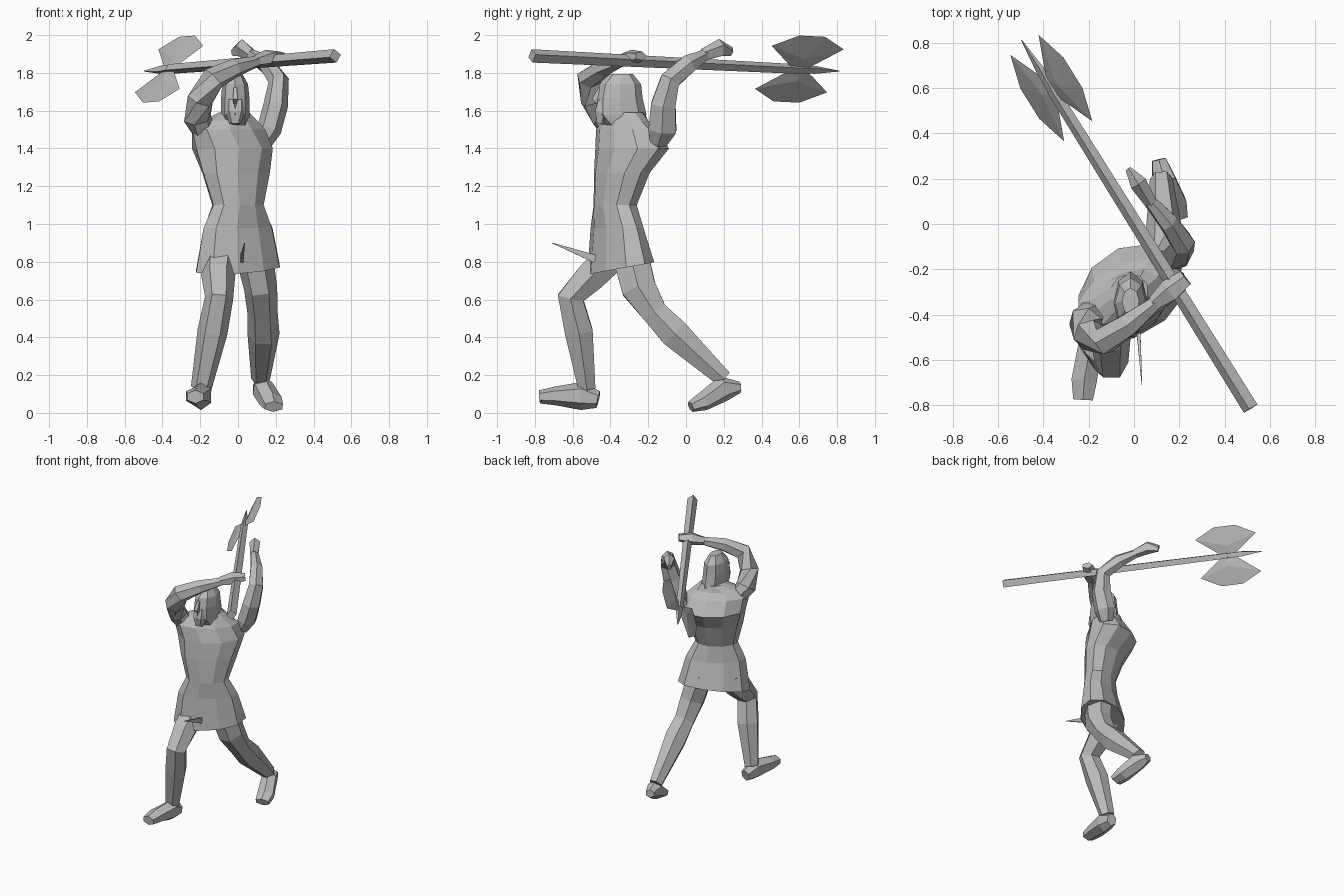
import bpy, bmesh
from math import sin, cos, pi, radians
from mathutils import Vector

cube = bpy.data.objects.get("Cube")
if cube:
    bpy.data.objects.remove(cube)

GREY = (0.5, 0.5, 0.5, 1)
grey = bpy.data.materials.new("plain grey")
grey.use_nodes = True
grey.diffuse_color = GREY
grey.node_tree.nodes["Principled BSDF"].inputs["Base Color"].default_value = GREY


def finish(name, bm):
    bmesh.ops.recalc_face_normals(bm, faces=bm.faces)
    mesh = bpy.data.meshes.new(name)
    bm.to_mesh(mesh)
    bm.free()
    mesh.materials.append(grey)
    obj = bpy.data.objects.new(name, mesh)
    bpy.context.collection.objects.link(obj)
    return obj


def loft(name, rings):
    """Skin a list of equally sized point rings and cap both ends."""
    bm = bmesh.new()
    loops = [[bm.verts.new(p) for p in ring] for ring in rings]
    n = len(loops[0])
    for low, high in zip(loops, loops[1:]):
        for i in range(n):
            j = (i + 1) % n
            bm.faces.new((low[i], low[j], high[j], high[i]))
    bm.faces.new(loops[0])
    bm.faces.new(loops[-1])
    return finish(name, bm)


def limb(name, path, ref, sides=6):
    """Tube along (x, y, z, half width, half height) stations."""
    pts = [Vector(p[:3]) for p in path]
    rings = []
    for k, (c, p) in enumerate(zip(pts, path)):
        t = (pts[min(k + 1, len(pts) - 1)] - pts[max(k - 1, 0)]).normalized()
        side = t.cross(Vector(ref)).normalized()
        up = side.cross(t)
        angles = [2 * pi * (i + 0.5) / sides for i in range(sides)]
        rings.append([c + side * cos(a) * p[3] + up * sin(a) * p[4] for a in angles])
    return loft(name, rings)


def stack(name, levels, sides):
    """Horizontal ovals: (x, y, z, half width, half depth, twist, tilt)."""
    rings = []
    for x, y, z, w, d, twist, tilt in levels:
        r = radians(twist)
        ring = []
        for i in range(sides):
            a = 2 * pi * i / sides
            u, v = w * cos(a), d * sin(a)
            dy = u * sin(r) + v * cos(r)
            ring.append(Vector((x + u * cos(r) - v * sin(r), y + dy, z + tilt * dy)))
        rings.append(ring)
    return loft(name, rings)


X, Z = (1, 0, 0), (0, 0, 1)

# Tunic with flared skirt, narrow waist and twisted shoulders
stack("tunic", [
    (0, -.345, .765, .255, .145, 30, .18),
    (0, -.365, .98, .21, .108, 30, 0),
    (0, -.375, 1.1, .15, .105, 30, 0),
    (-.01, -.34, 1.27, .2, .13, 30, 0),
    (-.03, -.285, 1.4, .235, .175, 36, 0),
    (-.05, -.315, 1.5, .225, .13, 32, 0),
    (-.045, -.32, 1.545, .17, .1, 30, 0),
    (-.02, -.3, 1.59, .085, .08, 20, 0)], 10)

# Hooded head, face pointing forward, hood flaring over the neck
stack("head", [
    (-.015, -.32, 1.52, .075, .1, 0, 0),
    (-.015, -.345, 1.58, .075, .135, 0, 0),
    (-.015, -.352, 1.67, .075, .122, 0, 0),
    (-.015, -.348, 1.74, .068, .11, 0, 0),
    (-.015, -.342, 1.795, .038, .06, 0, 0)], 8)
limb("nose", [(-.015, -.455, 1.72, .012, .012), (-.015, -.485, 1.66, .02, .018),
              (-.015, -.46, 1.64, .015, .01)], X, 4)
limb("beard", [(-.015, -.43, 1.65, .045, .055), (-.015, -.445, 1.59, .045, .055),
               (-.015, -.455, 1.53, .02, .03)], X, 5)

# Arms: the right one folds over the head, the left one reaches back
limb("right_arm", [
    (-.17, -.38, 1.47, .06, .06),
    (-.215, -.43, 1.56, .075, .07),
    (-.2, -.49, 1.66, .07, .075),
    (-.13, -.515, 1.77, .065, .065),
    (-.02, -.44, 1.825, .055, .05),
    (.1, -.345, 1.86, .033, .03)], Z)
limb("right_hand", [
    (.09, -.35, 1.86, .035, .03),
    (.16, -.295, 1.88, .055, .045),
    (.23, -.24, 1.89, .04, .025)], Z, 5)
limb("left_arm", [
    (.13, -.145, 1.43, .05, .05),
    (.165, -.125, 1.5, .085, .065),
    (.2, -.12, 1.63, .075, .065),
    (.215, -.085, 1.76, .06, .055),
    (.15, .01, 1.845, .055, .045),
    (.07, .1, 1.895, .032, .03)], X)
limb("left_hand", [
    (.075, .095, 1.895, .035, .03),
    (.02, .18, 1.93, .05, .04),
    (-.025, .24, 1.91, .025, .015)], X, 5)

# Legs in a long stride
limb("right_leg", [
    (-.09, -.36, .86, .095, .095),
    (-.105, -.5, .725, .092, .09),
    (-.1, -.61, .61, .08, .075),
    (-.135, -.568, .43, .085, .08),
    (-.195, -.525, .13, .052, .055)], X)
limb("left_leg", [
    (.08, -.3, .86, .11, .1),
    (.12, -.25, .66, .105, .088),
    (.13, -.165, .53, .078, .08),
    (.135, -.06, .42, .09, .085),
    (.12, .2, .18, .052, .05)], X)
limb("right_foot", [
    (-.185, -.465, .07, .04, .045),
    (-.195, -.55, .09, .062, .075),
    (-.22, -.69, .09, .065, .05),
    (-.225, -.775, .085, .05, .035)], Z)
limb("left_foot", [
    (.11, .285, .135, .035, .03),
    (.13, .2, .13, .058, .068),
    (.175, .09, .06, .065, .05),
    (.19, .025, .033, .055, .03)], Z)

# Thin spike on the front of the skirt
limb("skirt_spike", [(.02, -.48, .815, .012, .03), (.035, -.71, .9, .002, .002)], Z, 4)

# Double-headed axe: shaft axis, blade direction and blade normal
hub = Vector((-.365, .6, 1.82))
butt = Vector((.515, -.815, 1.89))
along = (hub - butt).normalized()
across = Vector((.45, .33, .83))
across = (across - along * across.dot(along)).normalized()
normal = along.cross(across)

limb("axe_shaft", [(*butt, .036, .036), (*hub, .026, .026)], across, 4)
limb("axe_spike", [(*(hub - along * .06), .025, .025), (*(hub + along * .1), .015, .025),
                   (*(hub + along * .25), .002, .002)], across, 4)

OUTLINE = [(-.04, 0), (.04, 0), (.225, .137), (.08, .21), (-.08, .21), (-.225, .137)]
for name, sign in (("upper_blade", 1), ("lower_blade", -1)):
    bm = bmesh.new()
    rim = [bm.verts.new(hub + along * u + across * e * sign) for u, e in OUTLINE]
    for face in (1, -1):
        ridge = bm.verts.new(hub + across * .07 * sign + normal * .012 * face)
        for a, b in zip(rim, rim[1:] + rim[:1]):
            bm.faces.new((a, b, ridge))
    finish(name, bm)
